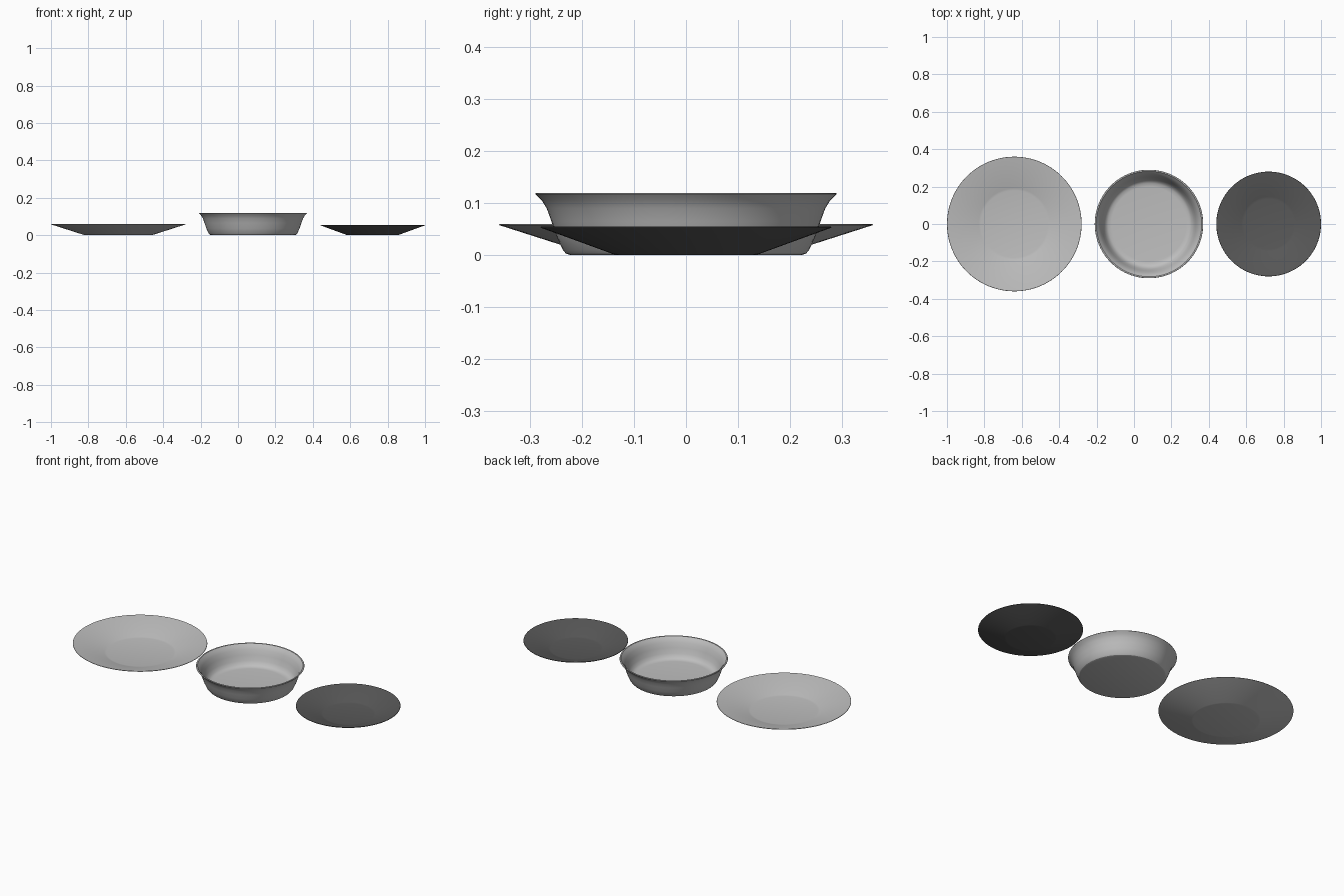
import bpy, bmesh, math

if "Cube" in bpy.data.objects:
    bpy.data.objects.remove(bpy.data.objects["Cube"])

SIDES = 96


def material(name, value):
    m = bpy.data.materials.new(name)
    m.diffuse_color = (value, value, value, 1)
    m.use_nodes = True
    m.node_tree.nodes["Principled BSDF"].inputs["Base Color"].default_value = m.diffuse_color
    return m


light = material("light grey ceramic", 0.52)
dark = material("dark grey ceramic", 0.10)


def lathe(name, x, profile, mat):
    """Spin an (r, z) profile around a vertical axis; r = 0 closes the ends."""
    bm = bmesh.new()
    rings = []
    for r, z in profile:
        if r == 0:
            rings.append([bm.verts.new((0, 0, z))] * SIDES)
        else:
            rings.append([bm.verts.new((r * math.cos(2 * math.pi * i / SIDES),
                                        r * math.sin(2 * math.pi * i / SIDES), z))
                          for i in range(SIDES)])
    for a, b in zip(rings, rings[1:]):
        for i in range(SIDES):
            j = (i + 1) % SIDES
            bm.faces.new(list(dict.fromkeys((a[i], a[j], b[j], b[i]))))
    bmesh.ops.recalc_face_normals(bm, faces=bm.faces)
    mesh = bpy.data.meshes.new(name)
    bm.to_mesh(mesh)
    bm.free()
    mesh.materials.append(mat)
    obj = bpy.data.objects.new(name, mesh)
    obj.location.x = x
    bpy.context.collection.objects.link(obj)
    bpy.ops.object.select_all(action='DESELECT')
    obj.select_set(True)
    bpy.context.view_layer.objects.active = obj
    bpy.ops.object.shade_smooth_by_angle(angle=math.radians(30))
    return obj


def plate(name, x, rim, base, height, mat):
    t = 0.005  # shell thickness
    lathe(name, x, [(0, 0), (base - 0.01, 0), (base, 0.002),
                    (rim, height - 0.002), (rim - 0.001, height), (rim - 0.006, height),
                    (base + 0.006, t + 0.002), (base - 0.006, t), (0, t)], mat)


# Large light plate and small dark plate
plate("dinner_plate", -0.64, 0.36, 0.185, 0.06, light)
plate("side_plate", 0.72, 0.28, 0.14, 0.055, dark)

# Deep bowl with a flared rim
lathe("deep_bowl", 0.08, [
    (0, 0), (0.222, 0), (0.231, 0.003), (0.237, 0.01), (0.249, 0.036), (0.259, 0.065),
    (0.268, 0.09), (0.278, 0.106), (0.29, 0.118), (0.289, 0.12), (0.282, 0.12),
    (0.271, 0.108), (0.261, 0.092), (0.251, 0.065), (0.241, 0.036), (0.23, 0.018),
    (0.218, 0.01), (0.2, 0.008), (0, 0.008)], light)
